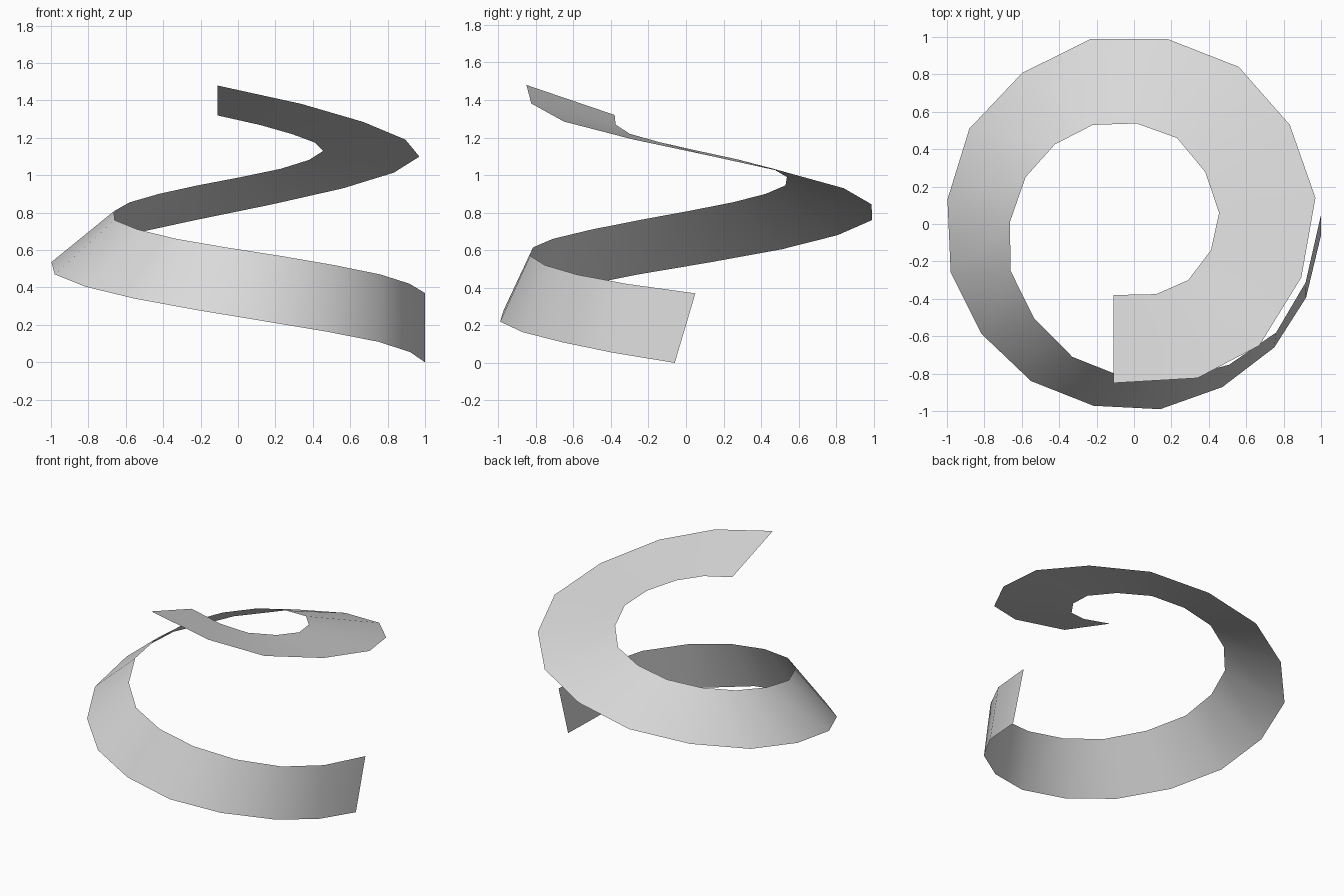
import bpy
import bmesh
from mathutils import Vector

default_cube = bpy.data.objects.get("Cube")
if default_cube:
    bpy.data.objects.remove(default_cube, do_unlink=True)

# Control points along the two long edges of the ribbon, from bottom to top
OUTER_PATH = [
    (1, -.06, 0), (.75, -.66, .11), (.14, -.99, .22), (-.55, -.84, .34),
    (-.98, -.26, .47), (-.88, .51, .605), (-.23, .99, .76), (.56, .84, .93),
    (.97, .14, 1.1), (.67, -.65, 1.285), (-.11, -.85, 1.48),
]
INNER_PATH = [
    (1, .05, .37), (.76, -.58, .47), (.22, -.83, .57), (-.33, -.71, .66),
    (-.66, -.25, .76), (-.58, .25, .855), (-.22, .53, .945), (.23, .46, 1.035),
    (.455, .06, 1.13), (.29, -.3, 1.22), (-.11, -.38, 1.32),
]


def refine(path):
    """Insert one smoothly interpolated point between each control pair."""
    points = [Vector(p) for p in path]
    # Quadratic continuation past both ends
    before = 3 * points[0] - 3 * points[1] + points[2]
    after = 3 * points[-1] - 3 * points[-2] + points[-3]
    padded = [before] + points + [after]
    result = []
    for a, b, c, d in zip(padded, padded[1:], padded[2:], padded[3:]):
        result += [b, (9 * (b + c) - a - d) / 16]
    return result + [points[-1]]


def make_material(name, color):
    material = bpy.data.materials.new(name)
    material.use_nodes = True
    material.diffuse_color = color
    shader = next(n for n in material.node_tree.nodes if n.type == "BSDF_PRINCIPLED")
    shader.inputs["Base Color"].default_value = color
    return material


# Ribbon: a single-sided strip bridging the two edges
bm = bmesh.new()
outer = [bm.verts.new(p) for p in refine(OUTER_PATH)]
inner = [bm.verts.new(p) for p in refine(INNER_PATH)]
for k in range(len(outer) - 1):
    face = bm.faces.new((outer[k], inner[k], inner[k + 1], outer[k + 1]))
    face.smooth = True

mesh = bpy.data.meshes.new("spiral_ribbon")
bm.to_mesh(mesh)
bm.free()
mesh.materials.append(make_material("light grey", (.7, .7, .7, 1)))
ribbon = bpy.data.objects.new("spiral_ribbon", mesh)
bpy.context.collection.objects.link(ribbon)
